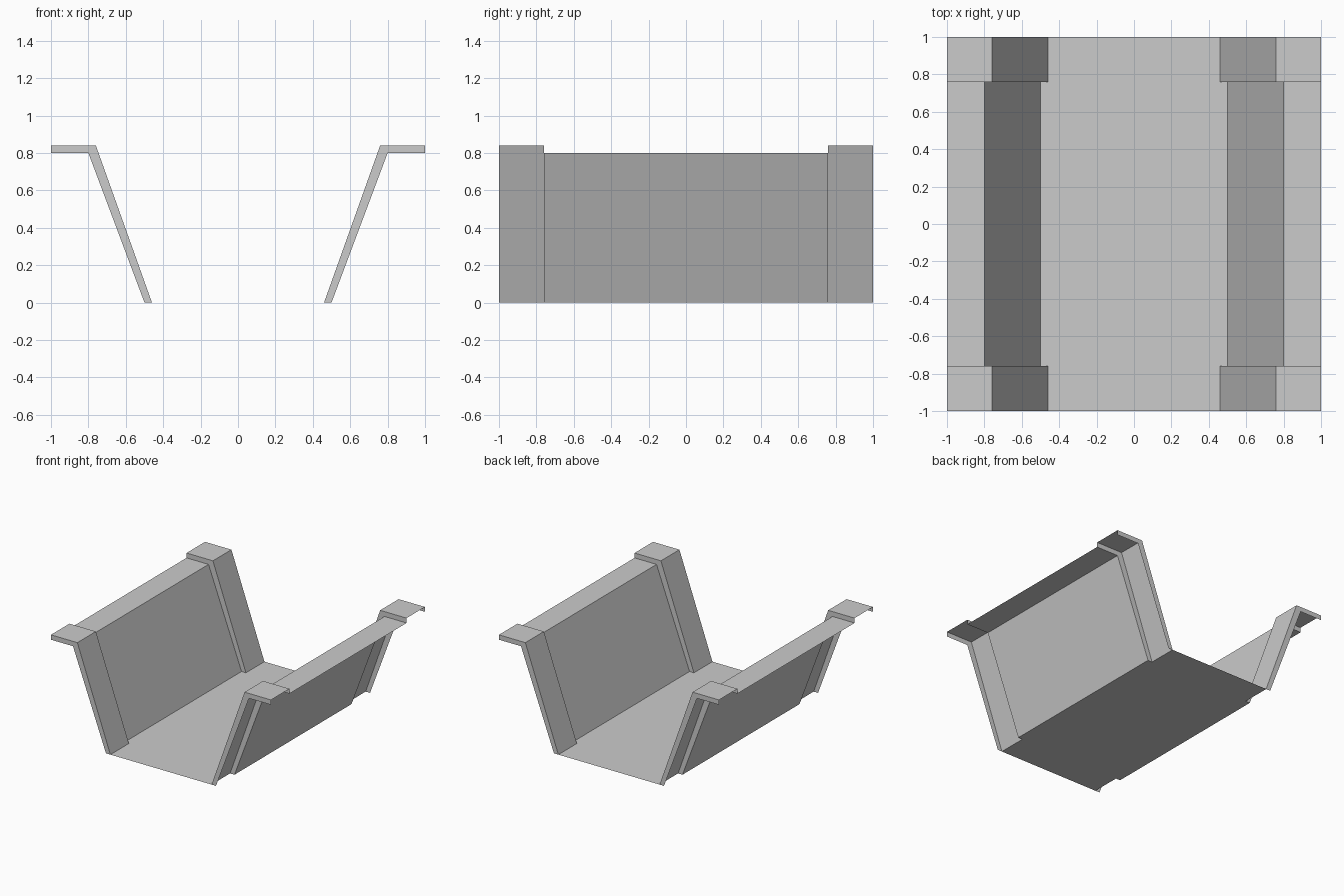
import bpy
import bmesh

cube = bpy.data.objects.get("Cube")
if cube:
    bpy.data.objects.remove(cube, do_unlink=True)

grey = bpy.data.materials.new("light_grey")
grey.use_nodes = True
COLOUR = (0.6, 0.6, 0.6, 1)
grey.diffuse_color = COLOUR
grey.node_tree.nodes["Principled BSDF"].inputs["Base Color"].default_value = COLOUR

END, RIB = 1.0, 0.76                       # channel ends and inner edge of the ribs
LOW = [(1, 0.8), (0.8, 0.8), (0.5, 0)]     # half profile of the liner
HIGH = [(1, 0.84), (0.76, 0.84), (0.46, 0)]  # half profile of the raised rib


def section(half, y):
    """Full profile from the right flange to the left one at depth y."""
    left = [(x, y, z) for x, z in half]
    return [(-x, y, z) for x, y, z in left] + left[::-1]


def sheet(name, *sections):
    """Thin sheet lofted through sections; a step has no floor strip."""
    bm = bmesh.new()
    rows = [[bm.verts.new(p) for p in s] for s in sections]
    for a, b in zip(rows, rows[1:]):
        step = a[0].co.y == b[0].co.y
        for i in range(len(a) - 1):
            if step and i == len(a) // 2 - 1:
                continue
            bm.faces.new((a[i], a[i + 1], b[i + 1], b[i]))
    mesh = bpy.data.meshes.new(name)
    bm.to_mesh(mesh)
    bm.free()
    mesh.materials.append(grey)
    obj = bpy.data.objects.new(name, mesh)
    bpy.context.collection.objects.link(obj)


# Main trough between the ribs
sheet("channel_liner", section(LOW, -RIB), section(LOW, RIB))

# Raised hollow ribs at both ends, each with a lip and a step
for name, y0, y1 in (("front_rib", -END, -RIB), ("back_rib", RIB, END)):
    sheet(name, section(LOW, y0), section(HIGH, y0),
          section(HIGH, y1), section(LOW, y1))
